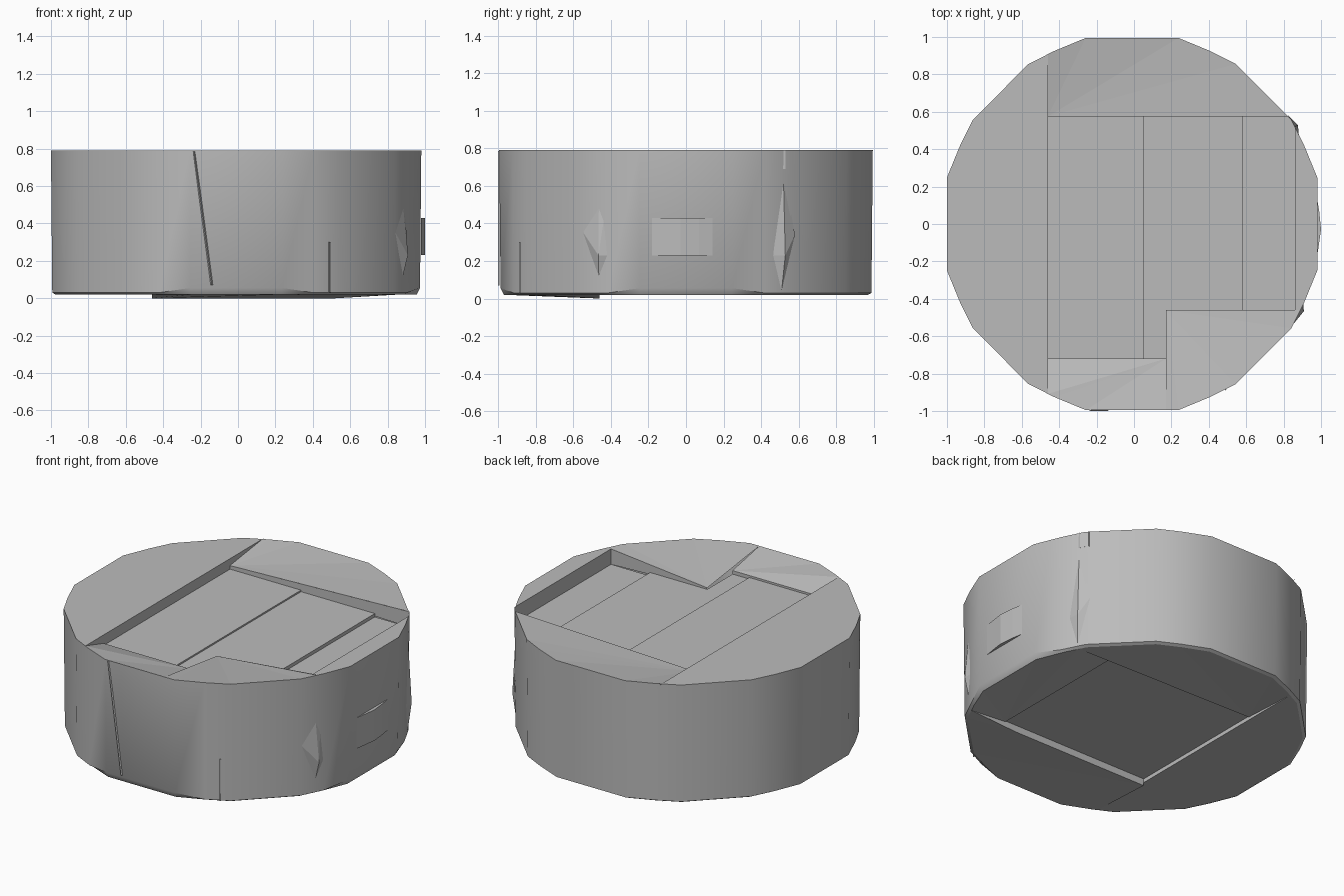
import bpy
import bmesh
from math import cos, sin, radians, hypot
from mathutils import Vector

cube = bpy.data.objects.get("Cube")
if cube:
    bpy.data.objects.remove(cube, do_unlink=True)

grey = bpy.data.materials.new("plain grey")
grey.use_nodes = True
grey.diffuse_color = (0.5, 0.5, 0.5, 1)
grey.node_tree.nodes["Principled BSDF"].inputs["Base Color"].default_value = (0.5, 0.5, 0.5, 1)

TOP, RIM, LEFT = 0.79, 0.02, -0.46
FRONT, BACK, RIGHT = -0.46, 0.575, 0.86


def add(name, verts, faces, smooth=False):
    mesh = bpy.data.meshes.new(name)
    mesh.from_pydata(verts, [], faces)
    mesh.materials.append(grey)
    obj = bpy.data.objects.new(name, mesh)
    bpy.context.collection.objects.link(obj)
    if smooth:
        bpy.ops.object.select_all(action='DESELECT')
        bpy.context.view_layer.objects.active = obj
        obj.select_set(True)
        bpy.ops.object.shade_smooth_by_angle(angle=radians(32))
    return obj


def make_outline(scale=1.0):
    # one quarter of the plan, turned four times
    quarter = [(1, -.25), (1, .25), (.93, .42), (.86, .56), (.56, .86), (.42, .93)]
    points = []
    for c, s in ((1, 0), (0, 1), (-1, 0), (0, -1)):
        points += [(scale * (c * x - s * y) * .99 - .01, scale * (s * x + c * y) * .995)
                   for x, y in quarter]
    unique = []
    for p in points:
        if all(hypot(p[0] - q[0], p[1] - q[1]) > .02 for q in unique):
            unique.append(p)
    return unique


def clip(poly, axis, limit, sign):
    out = []
    for a, b in zip(poly, poly[1:] + poly[:1]):
        da, db = sign * (a[axis] - limit), sign * (b[axis] - limit)
        if da >= 0:
            out.append(a)
        if da * db < 0:
            t = da / (da - db)
            out.append((a[0] + t * (b[0] - a[0]), a[1] + t * (b[1] - a[1])))
    return out


def panel(name, poly, x0, x1, y0, y1, inner, rim, up=True):
    # piece of the plan; points on the rim and inside it have their own heights
    for axis, limit, sign in ((0, x0, 1), (0, x1, -1), (1, y0, 1), (1, y1, -1)):
        poly = clip(poly, axis, limit, sign)
    start = min(range(len(poly)), key=lambda i: hypot(*poly[i]))
    poly = poly[start:] + poly[:start]
    verts = [(x, y, rim if hypot(x, y) > .94 else inner) for x, y in poly]
    faces = [(0, i, i + 1) if up else (0, i + 1, i) for i in range(1, len(verts) - 1)]
    return add(name, verts, faces)


def step(name, *corners):
    # upright step face, turned to the middle
    pts = [Vector(c) for c in corners]
    normal = (pts[1] - pts[0]).cross(pts[2] - pts[0])
    mid = sum(pts, Vector()) / len(pts)
    if normal.x * mid.x + normal.y * mid.y > 0:
        pts.reverse()
    add(name, pts, [tuple(range(len(pts)))])


# Side wall with a small bevel, deeper at the front and right
outer, lower = make_outline(), make_outline(.975)
count = len(outer)
verts = [(x, y, TOP) for x, y in outer]
for x, y in outer:
    deep = (x > .9 and abs(y) < .3) or (y < -.9 and abs(x) < .3)
    verts.append((x * .993, y * .993, .055 if deep else .03))
verts += [(x, y, RIM) for x, y in lower]
faces = []
for ring in (0, count):
    for i in range(count):
        j = (i + 1) % count
        faces.append((ring + j, ring + i, ring + count + i, ring + count + j))
add("side_wall", verts, faces, smooth=True)

# Raised and tilted top panels
panel("top_left_panel", outer, -2, LEFT, -2, 2, TOP, TOP)
panel("top_back_panel", outer, LEFT, 2, BACK, 2, .745, TOP)
panel("top_right_panel", outer, RIGHT, 2, FRONT, BACK, TOP, TOP)
panel("top_front_panel", outer, LEFT, .17, -2, -.72, .735, TOP)
panel("top_corner_panel", outer, .17, 2, -2, FRONT, .722, TOP)

# Recessed planks
panel("top_plank_left", outer, LEFT, .05, -.72, BACK, .722, .722)
panel("top_plank_middle_front", outer, .05, .17, -.72, FRONT, .712, .712)
panel("top_plank_middle", outer, .05, .58, FRONT, BACK, .712, .712)
panel("top_plank_right", outer, .58, RIGHT, FRONT, BACK, .69, .69)

# Top steps
step("top_left_step", (LEFT, .93, TOP), (LEFT, BACK, .72), (LEFT, -.72, .72), (LEFT, -.91, TOP))
step("top_back_step", (LEFT, BACK, .745), (.83, BACK, TOP), (.83, BACK, .69), (LEFT, BACK, .715))
step("top_right_step", (RIGHT, FRONT, TOP), (RIGHT, .53, TOP), (RIGHT, .53, .69), (RIGHT, FRONT, .69))
step("top_front_step", (LEFT, -.72, .735), (.17, -.72, .735), (.17, -.72, .712), (LEFT, -.72, .712))
step("top_corner_step", (.17, FRONT, .722), (RIGHT, FRONT, TOP), (RIGHT, FRONT, .69), (.17, FRONT, .712))
for x, y0, high, low in ((.05, -.72, .722, .712), (.58, FRONT, .712, .69)):
    add("plank_step", [(x, y0, low), (x, BACK, low), (x, BACK, high), (x, y0, high)], [(0, 1, 2, 3)])

# Underside
panel("base_left_panel", lower, -2, LEFT, -2, 2, RIM, RIM, False)
panel("base_middle_panel", lower, LEFT, .6, FRONT, .5, .045, .045, False)
panel("base_back_panel", lower, LEFT, 2, .5, 2, .04, RIM, False)
panel("base_right_panel", lower, .6, 2, FRONT, .5, .04, RIM, False)
panel("base_front_panel", lower, LEFT, .52, -2, FRONT, 0, RIM, False)
panel("base_corner_panel", lower, .52, 2, -2, FRONT, 0, RIM, False)
step("base_left_step", (LEFT, FRONT, RIM), (LEFT, .9, RIM), (LEFT, .5, .045), (LEFT, FRONT, .045))
step("base_front_step", (LEFT, FRONT, 0), (.52, FRONT, 0), (RIGHT, FRONT, RIM),
     (.6, FRONT, .045), (LEFT, FRONT, .045))

# Plate standing out at the right: curved in plan, thickest in the middle
profile = [(.978, -.18), (.99, -.1), (1.0, -.03), (.99, .07), (.978, .14)]
n = len(profile)
verts = [(x, y, z) for z in (.23, .43) for x, y in profile]
faces = [(i, i + 1, n + i + 1, n + i) for i in range(n - 1)]
faces += [tuple(reversed(range(n))), tuple(range(n, 2 * n))]
add("side_plate", verts, faces)


def dart(name, y, angle, shape, peak):
    # low pointed ridge lying on the wall
    a = radians(angle)
    base = Vector((.893, y, 0))
    out, along = Vector((cos(a), sin(a), 0)), Vector((-sin(a), cos(a), 0))
    pts = [base + along * u + Vector((0, 0, z)) - out * .012 for u, z in shape]
    pts.append(base + along * peak[0] + Vector((0, 0, peak[1])) + out * .012)
    add(name, pts, [(i, (i + 1) % len(shape), len(shape)) for i in range(len(shape))])


dart("right_front_dart", -.47, -27, [(0, .12), (.05, .23), (.03, .42), (0, .5), (-.1, .36)], (.01, .23))
dart("right_back_dart", .47, 27, [(.05, .04), (.13, .34), (.06, .69), (0, .23)], (.06, .23))


def seam(name, x0, z0, x1, z1, y, w):
    # slim ridge on the front wall
    add(name, [(x0 - w, y, z0), (x0 + w, y, z0), (x1 + w, y, z1), (x1 - w, y, z1),
               (x0, y - .008, z0), (x1, y - .008, z1)],
        [(0, 4, 5, 3), (4, 1, 2, 5), (0, 1, 4), (3, 5, 2)])


seam("front_seam", -.14, .07, -.235, .785, -.993, .006)
seam("corner_seam", .49, .03, .49, .3, -.882, .006)
